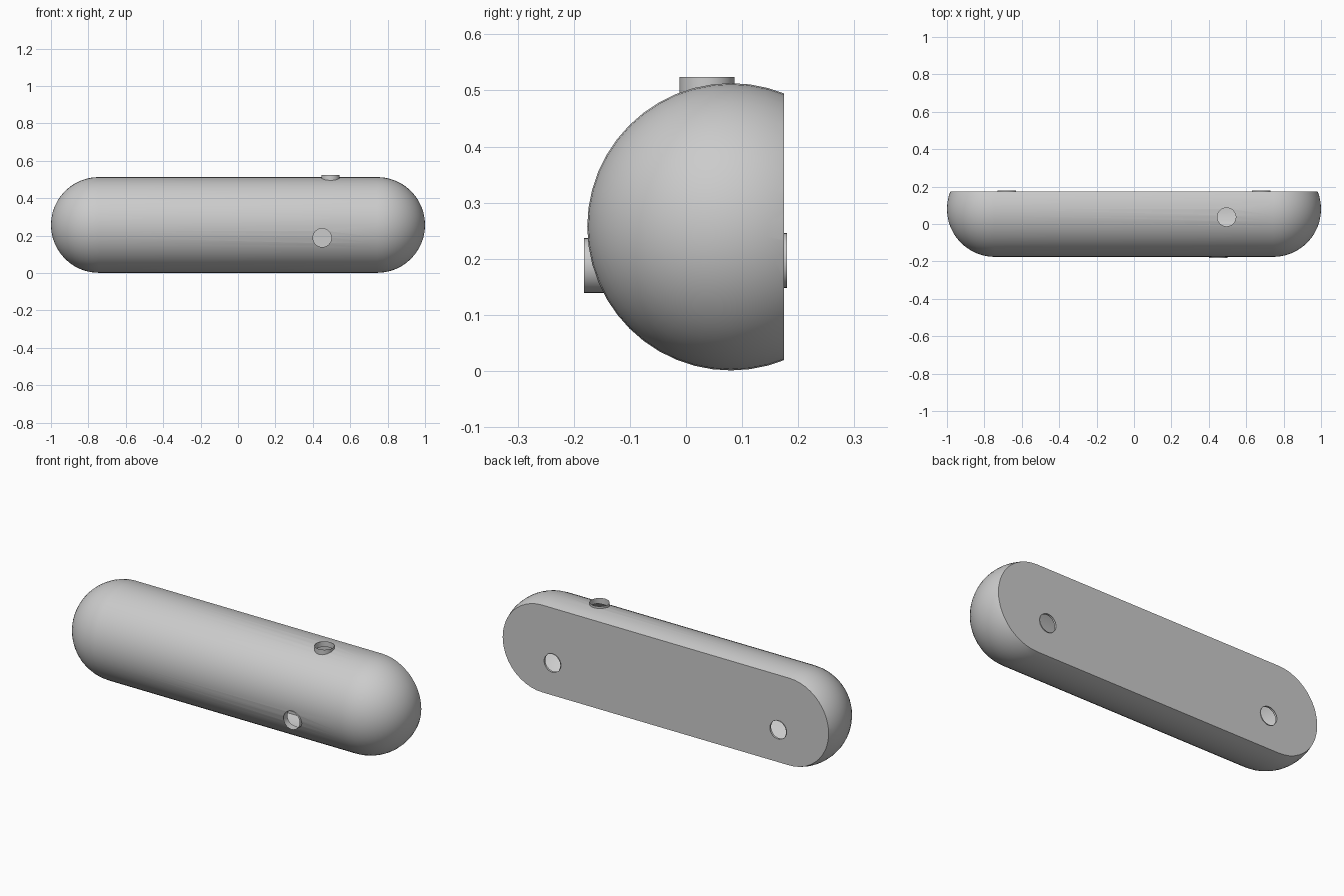
import bpy, bmesh, math
from mathutils import Vector, Matrix

if "Cube" in bpy.data.objects:
    bpy.data.objects.remove(bpy.data.objects["Cube"], do_unlink=True)

RADIUS, HALF = 0.256, 0.744          # capsule radius and half length of straight part
CENTRE = Vector((0, 0.08, 0.257))
BACK_Y, PORT_R = 0.175, 0.049

grey = bpy.data.materials.new("plain grey")
grey.use_nodes = True
colour = (0.6, 0.6, 0.6, 1)
grey.diffuse_color = colour
grey.node_tree.nodes["Principled BSDF"].inputs["Base Color"].default_value = colour


def finish(name, bm):
    mesh = bpy.data.meshes.new(name)
    bm.to_mesh(mesh)
    bm.free()
    mesh.materials.append(grey)
    obj = bpy.data.objects.new(name, mesh)
    bpy.context.collection.objects.link(obj)
    return obj


def select(obj):
    bpy.ops.object.select_all(action='DESELECT')
    obj.select_set(True)
    bpy.context.view_layer.objects.active = obj


def tube(name, start, end, radius, capped):
    """Cylinder between two points."""
    start, end = Vector(start), Vector(end)
    axis = end - start
    turn = axis.to_track_quat('Z', 'Y').to_matrix().to_4x4()
    bm = bmesh.new()
    bmesh.ops.create_cone(bm, cap_ends=capped, segments=32, radius1=radius, radius2=radius,
                          depth=axis.length,
                          matrix=Matrix.Translation((start + end) / 2) @ turn)
    return finish(name, bm)


# Capsule body: half-round profile spun about the long axis, sliced flat at the back
bm = bmesh.new()
STEPS = 12
points = []
for side in (-1, 1):
    for i in range(STEPS + 1):
        a = math.pi / 2 * (i if side < 0 else STEPS - i) / STEPS
        points.append(bm.verts.new(CENTRE + Vector((side * (HALF + RADIUS * math.cos(a)), 0,
                                                    RADIUS * math.sin(a)))))
for a, b in zip(points, points[1:]):
    bm.edges.new((a, b))
bmesh.ops.spin(bm, geom=bm.verts[:] + bm.edges[:], cent=CENTRE, axis=(1, 0, 0),
               angle=math.tau, steps=48, use_merge=True)
bmesh.ops.remove_doubles(bm, verts=bm.verts[:], dist=1e-4)
cut = bmesh.ops.bisect_plane(bm, geom=bm.verts[:] + bm.edges[:] + bm.faces[:],
                             plane_co=(0, BACK_Y, 0), plane_no=(0, 1, 0), clear_outer=True)
rim = [e for e in cut["geom_cut"] if isinstance(e, bmesh.types.BMEdge)]
bmesh.ops.contextual_create(bm, geom=rim)
bmesh.ops.recalc_face_normals(bm, faces=bm.faces[:])
body = finish("capsule_body", bm)
select(body)
shell = body.modifiers.new("shell", 'SOLIDIFY')
shell.thickness, shell.offset = 0.006, -1
bpy.ops.object.modifier_apply(modifier=shell.name)

# Ports: outer rim point and inward direction of each opening
ports = {
    "top_port": ((0.495, 0.037, 0.524), (0, 0, -1), 0.03),
    "front_port": ((0.45, -0.182, 0.188), (0, 1, 0), 0.035),
    "left_back_port": ((0.68, 0.18, 0.197), (0, -1, 0), 0.011),
    "right_back_port": ((-0.68, 0.18, 0.197), (0, -1, 0), 0.011),
}
for name, (rim_point, inward, length) in ports.items():
    rim_point, inward = Vector(rim_point), Vector(inward)
    cutter = tube("port_cutter", rim_point - inward * 0.05, rim_point + inward * 0.08,
                  PORT_R + 0.0005, True)
    cutter.hide_render = True
    select(body)
    hole = body.modifiers.new("hole", 'BOOLEAN')
    hole.operation, hole.solver, hole.object = 'DIFFERENCE', 'EXACT', cutter
    bpy.ops.object.modifier_apply(modifier=hole.name)
    bpy.data.objects.remove(cutter, do_unlink=True)
    collar = tube(name, rim_point, rim_point + inward * length, PORT_R, False)
    select(collar)
    bpy.ops.object.shade_smooth_by_angle(angle=math.radians(30))

select(body)
bpy.ops.object.shade_smooth_by_angle(angle=math.radians(30))
